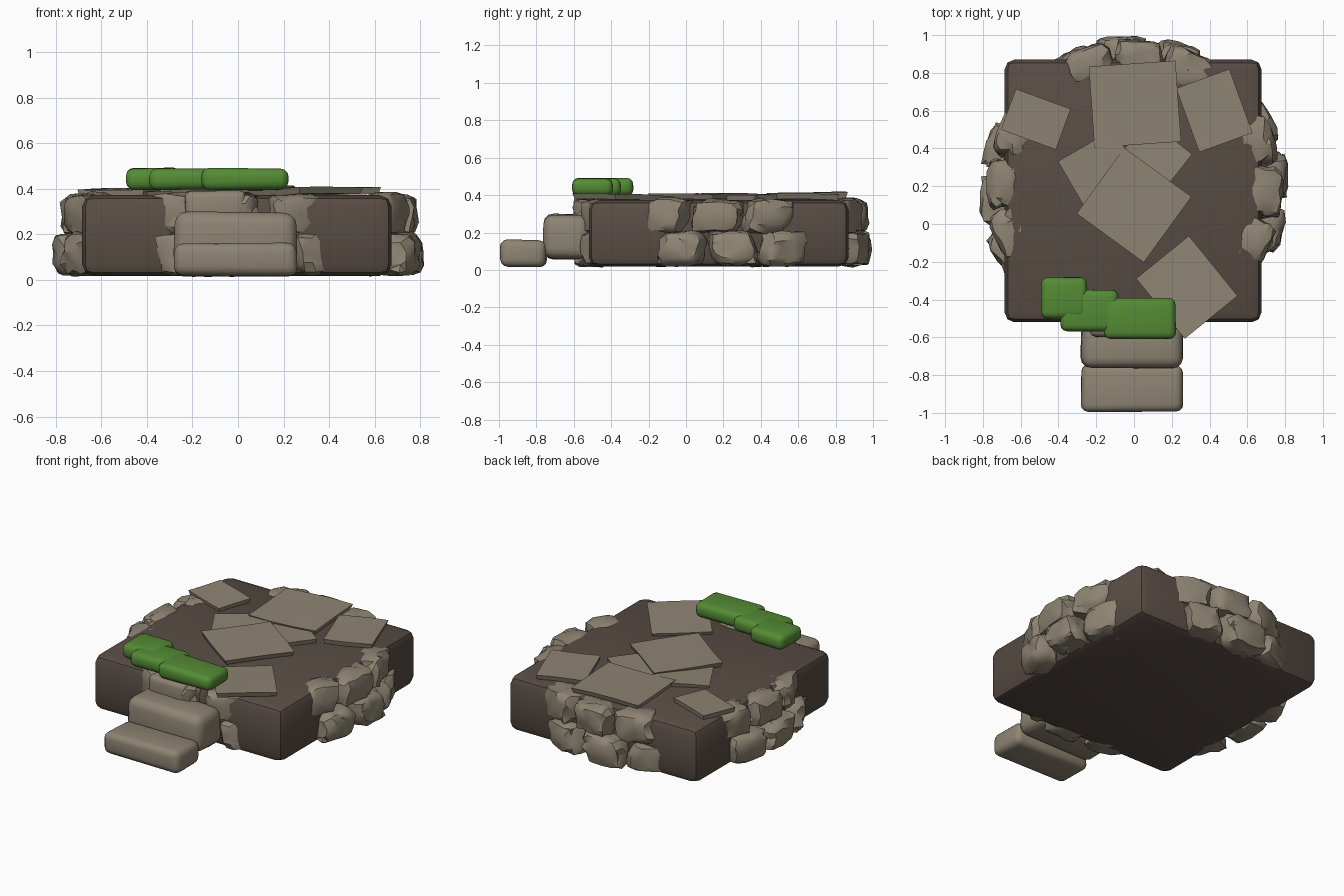
import bpy
import bmesh
import random
from math import radians, sin, cos
from mathutils import Vector, Matrix

random.seed(4)
default = bpy.data.objects.get("Cube")
if default:
    bpy.data.objects.remove(default, do_unlink=True)


def material(name, colour):
    m = bpy.data.materials.new(name)
    m.use_nodes = True
    m.diffuse_color = (*colour, 1)
    m.node_tree.nodes["Principled BSDF"].inputs["Base Color"].default_value = (*colour, 1)
    return m


STONE = material("grey brown stone", (0.27, 0.23, 0.17))
EARTH = material("dark earth", (0.10, 0.074, 0.06))
MOSS = material("green moss", (0.09, 0.26, 0.035))


def finish(bm, name, mat, loc, turn=0, angle=40):
    bmesh.ops.recalc_face_normals(bm, faces=bm.faces)
    mesh = bpy.data.meshes.new(name)
    bm.to_mesh(mesh)
    bm.free()
    mesh.materials.append(mat)
    ob = bpy.data.objects.new(name, mesh)
    bpy.context.collection.objects.link(ob)
    ob.location = loc
    ob.rotation_euler.z = radians(turn)
    bpy.ops.object.select_all(action="DESELECT")
    ob.select_set(True)
    bpy.context.view_layer.objects.active = ob
    bpy.ops.object.shade_smooth_by_angle(angle=radians(angle))
    return ob


def jitter(bm, amount):
    for v in bm.verts:
        v.co += Vector([random.uniform(-amount, amount) for _ in range(3)])


def box(size):
    bm = bmesh.new()
    bmesh.ops.create_cube(bm, size=1)
    bmesh.ops.scale(bm, vec=size, verts=bm.verts)
    return bm


def soft_block(name, mat, lo, hi, radius, wobble=0.0, segments=3):
    """Rounded block between two opposite corners."""
    lo, hi = Vector(lo), Vector(hi)
    bm = box(hi - lo)
    jitter(bm, wobble)
    bmesh.ops.bevel(bm, geom=bm.edges[:], offset=radius, segments=segments,
                    profile=0.5, affect="EDGES")
    return finish(bm, name, mat, (lo + hi) / 2)


def rubble(name, loc, size, turn):
    """Rough wall stone: a cube with pulled-in corners and chipped faces."""
    bm = box((1, 1, 1))
    bmesh.ops.subdivide_edges(bm, edges=bm.edges[:], cuts=3, use_grid_fill=True)
    for v in bm.verts:
        p = v.co * 2
        v.co /= sum(abs(c) ** 5 for c in p) ** 0.2
    shear = random.uniform(-0.2, 0.2)
    for v in bm.verts:
        v.co.y += shear * v.co.z
    jitter(bm, 0.055)
    bmesh.ops.scale(bm, vec=size, verts=bm.verts)
    bmesh.ops.triangulate(bm, faces=bm.faces)
    return finish(bm, name, STONE, loc, turn, 35)


def slab(name, loc, size, turn, tilt=(0, 0)):
    """Thin paving slab with uneven corners and a slightly wavy top."""
    bm = box((size[0], size[1], 0.03))
    for v in bm.verts:
        if v.co.z < 0:
            v.co.xy *= 0.95
    bmesh.ops.subdivide_edges(bm, edges=[e for e in bm.edges
                              if abs(e.verts[0].co.z - e.verts[1].co.z) < 0.01],
                              cuts=2, use_grid_fill=True)
    for v in bm.verts:
        v.co.z += 0.006 * sin(9 * v.co.x + 5 * v.co.y)
    bmesh.ops.rotate(bm, verts=bm.verts, matrix=Matrix.Rotation(radians(tilt[0]), 3, "X"))
    bmesh.ops.rotate(bm, verts=bm.verts, matrix=Matrix.Rotation(radians(tilt[1]), 3, "Y"))
    return finish(bm, name, STONE, loc, turn)


# Earth platform, slightly bulging at mid height
bm = box((1.34, 1.37, 0.355))
bmesh.ops.bevel(bm, geom=bm.edges[:], offset=0.05, segments=2, profile=0.5, affect="EDGES")
for v in bm.verts:
    v.co.xy *= 1.015 - 0.9 * max(0, abs(v.co.z) - 0.1) ** 2
finish(bm, "earth_platform", EARTH, (-0.005, 0.175, 0.195))

# Two courses of rubble wall; stones buried in the corners are left out
COURSES = {
    "lower_wall_stone": (0.115, 0.725, 0.71, 5),
    "upper_wall_stone": (0.287, 0.69, 0.69, -2),
}
for name, (z, rx, ry, start) in COURSES.items():
    for i in range(16):
        a = radians(start + i * 22.5)
        if abs(sin(2 * a)) > 0.9:
            continue
        size = (random.uniform(0.17, 0.19), random.uniform(0.23, 0.27),
                random.uniform(0.17, 0.19))
        rubble(name, (rx * cos(a), 0.19 + ry * sin(a), z), size,
               start + i * 22.5 + random.uniform(-6, 6))

# Front steps
soft_block("lower_step", STONE, (-0.28, -0.99, 0.02), (0.26, -0.745, 0.16), 0.04, 0.008)
soft_block("upper_step", STONE, (-0.28, -0.76, 0.06), (0.26, -0.52, 0.30), 0.055, 0.008)
soft_block("threshold_stone", STONE, (-0.23, -0.60, 0.25), (0.03, -0.42, 0.39), 0.03, 0.008)

# Paving slabs
slab("back_slab", (0.005, 0.635, 0.395), (0.46, 0.43), 4, (1, 0))
slab("back_right_slab", (-0.52, 0.555, 0.384), (0.31, 0.23), -20, (1, 2))
slab("back_left_slab", (0.425, 0.60, 0.390), (0.30, 0.36), 20, (-1, 1))
slab("centre_slab", (0.0, 0.10, 0.392), (0.44, 0.43), -36, (0, 1))
slab("under_slab_right", (-0.17, 0.27, 0.378), (0.34, 0.34), 30)
slab("under_slab_left", (0.11, 0.36, 0.380), (0.30, 0.26), -38)
slab("front_slab", (0.28, -0.335, 0.385), (0.41, 0.36), -51, (0, -1))

# Moss cushions
for side, lo, hi in (("right", (-0.49, -0.50), (-0.25, -0.28)),
                     ("middle", (-0.39, -0.57), (-0.08, -0.35)),
                     ("left", (-0.16, -0.61), (0.22, -0.39))):
    soft_block(side + "_moss", MOSS, (*lo, 0.395), (*hi, 0.49), 0.035, 0.004)
